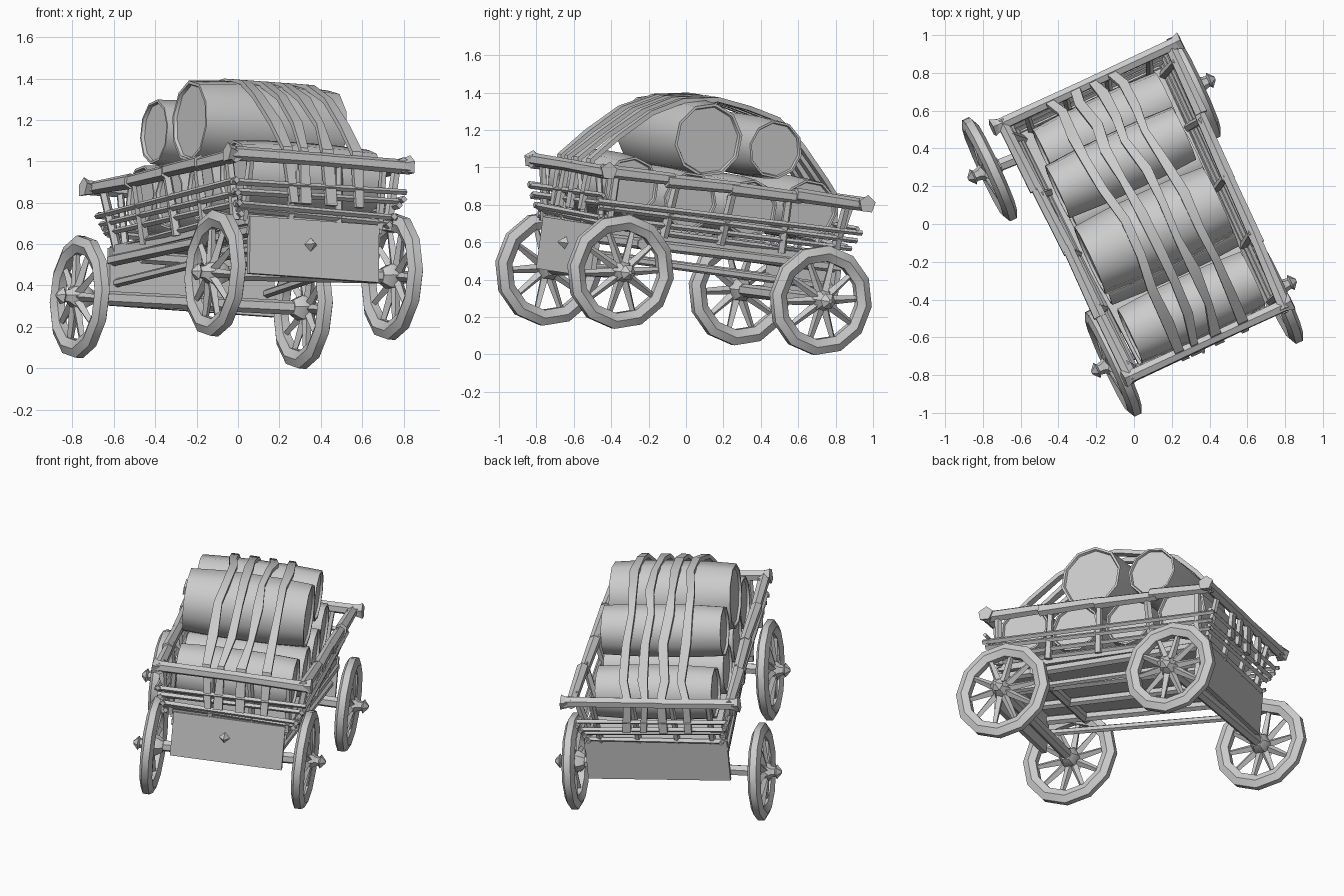
import bpy, bmesh, random
from math import sin, cos, pi, radians
from mathutils import Vector, Matrix

if "Cube" in bpy.data.objects:
    bpy.data.objects.remove(bpy.data.objects["Cube"])

random.seed(4)
# Cart frame: u across, v towards the rear, w up; centred on the top rail
O = Vector((0.07, 0.06, 0.92))
U = Vector((0.905, 0.42, -0.065)).normalized()
V = Vector((-0.42, 0.90, -0.115))
V = (V - U * V.dot(U)).normalized()
W = U.cross(V)
F = Matrix.Translation(O) @ Matrix((U, V, W)).transposed().to_4x4()


def finish(name, bm, matrix=F, angle=40):
    bmesh.ops.recalc_face_normals(bm, faces=bm.faces)
    me = bpy.data.meshes.new(name)
    bm.to_mesh(me)
    bm.free()
    ob = bpy.data.objects.new(name, me)
    bpy.context.collection.objects.link(ob)
    ob.matrix_world = matrix
    bpy.ops.object.select_all(action='DESELECT')
    bpy.context.view_layer.objects.active = ob
    ob.select_set(True)
    bpy.ops.object.shade_smooth_by_angle(angle=radians(angle))
    return ob


def stick(bm, a, b, r1, r2=None, sides=6):
    a, b = Vector(a), Vector(b)
    d = b - a
    m = Matrix.Translation((a + b) / 2) @ d.to_track_quat('Z', 'Y').to_matrix().to_4x4()
    bmesh.ops.create_cone(bm, cap_ends=True, segments=sides, radius1=r1,
                          radius2=r1 if r2 is None else r2, depth=d.length, matrix=m)


def box(bm, c, s):
    bmesh.ops.create_cube(bm, size=1, matrix=Matrix.Translation(c) @ Matrix.Diagonal((*s, 1)))


def lathe(bm, prof, n, closed=False):
    # revolve (axis position, radius) points about the u axis
    rings = [[bm.verts.new((x, r * cos(2 * pi * i / n), r * sin(2 * pi * i / n)))
              for i in range(n)] for x, r in prof]
    pairs = list(zip(rings, rings[1:]))
    if closed:
        pairs.append((rings[-1], rings[0]))
    for p, q in pairs:
        for i in range(n):
            k = (i + 1) % n
            bm.faces.new((p[i], p[k], q[k], q[i]))
    if not closed:
        bm.faces.new(rings[0])
        bm.faces.new(rings[-1])


def j(s):
    return random.uniform(-s, s)


# Wheels: rim, spokes, hub and pointed axle cap
wheels = {'front_left': (-0.11, -0.735, 0.46, -1, 0.308), 'front_right': (0.745, -0.35, 0.443, 1, 0.308),
          'rear_left': (-0.765, 0.29, 0.345, -1, 0.298), 'rear_right': (0.315, 0.72, 0.29, 1, 0.295)}
local = {}
for name, (x, y, z, side, R) in wheels.items():
    c = Vector((x, y, z))
    local[name] = F.inverted() @ c
    m = Matrix.Translation(c) @ F.to_3x3().to_4x4()
    bm = bmesh.new()
    lathe(bm, [(0.04 * cos(2 * pi * i / 6), R - 0.042 + 0.042 * sin(2 * pi * i / 6) / sin(pi / 3))
               for i in range(6)], 12, True)
    finish(name + '_wheel_rim', bm, m, 50)
    bm = bmesh.new()
    for i in range(10):
        a = 2 * pi * i / 10 + 0.15
        d = Vector((0, cos(a), sin(a)))
        stick(bm, d * 0.03 + Vector((side * 0.02, 0, 0)), d * (R - 0.06), 0.026, 0.015, 4)
    finish(name + '_wheel_spokes', bm, m)
    bm = bmesh.new()
    lathe(bm, [(-side * 0.06, 0.04), (-side * 0.02, 0.065), (side * 0.03, 0.063),
               (side * 0.06, 0.035), (side * 0.085, 0.03), (side * 0.095, 0.045), (side * 0.125, 0.01)], 6)
    finish(name + '_wheel_hub', bm, m)

# Axles
for end in ('front', 'rear'):
    bm = bmesh.new()
    stick(bm, local[end + '_left'], local[end + '_right'], 0.035)
    finish(end + '_axle', bm)

# Bed floor, tapering to the front
bm = bmesh.new()
box(bm, (0, 0, -0.305), (0.86, 1.40, 0.05))
for v in bm.verts:
    if v.co.y < 0:
        v.co.x *= 0.85
finish('bed_floor', bm)

# Hanging end boards
for name, v, hw in (('front_board', -0.70, 0.345), ('rear_board', 0.69, 0.44)):
    bm = bmesh.new()
    box(bm, (0, v, -0.43), (2 * hw, 0.03, 0.28))
    finish(name, bm)
bm = bmesh.new()
lathe(bm, [(-0.02, 0.05), (0.05, 0.004)], 4)
finish('front_board_peg', bm, F @ Matrix.Translation((-0.02, -0.71, -0.41)) @ Matrix.Rotation(-pi / 2, 4, 'Z'))

# Chassis beams
bm = bmesh.new()
for s in (-1, 1):
    stick(bm, (s * 0.33, -0.70, -0.36), (s * 0.42, 0.70, -0.35), 0.03)
    stick(bm, (s * 0.32, -0.68, -0.45), (s * 0.40, 0.68, -0.46), 0.022)
    stick(bm, (s * 0.12, -0.68, -0.36), (s * 0.12, 0.68, -0.36), 0.028)
    stick(bm, (-0.38, s * 0.45, -0.36), (0.38, s * 0.45, -0.36), 0.03)
finish('chassis_beams', bm)


# Half width of the rail frame, wider to the rear
def hw(v):
    return 0.467 + 0.02 * v / 0.75


# Top rails with small knobs at the corners
hv = 0.755
bm = bmesh.new()
for s in (-1, 1):
    for k in range(4):
        a, b = (-1 + k * 0.5) * hv - .02, (-0.5 + k * 0.5) * hv + .02
        stick(bm, (s * hw(a) + j(.008), a, j(.008)), (s * hw(b) + j(.008), b, j(.008)), 0.038, 0.032)
    e = hw(s * hv) + (0.05 if s > 0 else 0.03)
    stick(bm, (-e, s * hv, j(.006)), (0.05, s * hv, j(.006)), 0.036, 0.032)
    stick(bm, (-0.05, s * hv, j(.006)), (e, s * hv, j(.006)), 0.032, 0.036)
    for t in (-1, 1):
        stick(bm, (t * (e - 0.03), s * hv, 0), (t * (e + 0.015), s * hv, 0.005), 0.034, 0.05, 5)
finish('top_rails', bm)

# Posts between rails and bed
bm = bmesh.new()
for s in (-1, 1):
    for k in range(5):
        y = -0.68 + k * 0.34
        stick(bm, (s * 0.405, y + j(.02), -0.31), (s * hw(y), y + j(.02), 0.02), 0.026, 0.022, 5)
    for k in range(4):
        x = -0.36 + k * 0.24
        stick(bm, (x + j(.02), s * 0.69, -0.31), (x + j(.02), s * hv, 0.02), 0.022, 0.018, 5)
finish('side_posts', bm)

# Thin battens woven round the posts
bm = bmesh.new()
for w in (-0.145, -0.185, -0.23, -0.275):
    g = 0.04 * (w + 0.2) / 0.1
    for s in (-1, 1):
        x, y = 0.425 + g, 0.735 + g
        stick(bm, (s * x, -y - .02, w + j(.02)), (s * (x + .015), y + .03, w + j(.02)), 0.017, 0.014, 4)
        stick(bm, (-x - .02, s * y, w + j(.02)), (x + .02, s * y, w + j(.02)), 0.017, 0.014, 4)
finish('side_battens', bm)

# Barrels lying across the cart: u, v, w, radius, half length
barrels = [(0, -0.55, -0.065, 0.17, 0.36), (0.0, -0.2, -0.10, 0.165, 0.37), (0, 0.16, -0.10, 0.165, 0.37),
           (0, 0.51, -0.065, 0.17, 0.36), (-0.025, -0.13, 0.235, 0.21, 0.375), (-0.03, 0.275, 0.23, 0.165, 0.37)]
for n, (u, v, w, r, h) in enumerate(barrels, 1):
    bm = bmesh.new()
    lathe(bm, [(-h + .015, r * .85), (-h, r * .88), (-h, r * .95), (-h * .5, r * 1.01), (0, r * 1.02),
               (h * .5, r * 1.01), (h, r * .95), (h, r * .88), (h - .015, r * .85)], 10)
    finish('barrel_%d' % n, bm, F @ Matrix.Translation((u, v, w)) @ Matrix.Rotation(0.3 * n, 4, 'X'))

# Flat straps tied over the load
path = [(-.76, -.22), (-.74, .05), (-.60, .19), (-.42, .34), (-.24, .425), (-.04, .455),
        (.16, .43), (.35, .39), (.50, .265), (.66, .1), (.75, .02), (.76, -.2)]
for n, (u0, u1) in enumerate(((-.14, -.21), (-.06, -.08), (.06, .04), (.2, .15)), 1):
    bm = bmesh.new()
    rings = []
    for i, (v, w) in enumerate(path):
        t = i / (len(path) - 1)
        u = u0 + (u1 - u0) * t + j(.02)
        a, b = path[max(i - 1, 0)], path[min(i + 1, len(path) - 1)]
        nrm = Vector((0, a[1] - b[1], b[0] - a[0])).normalized() * 0.013
        c = Vector((u, v, w))
        e = Vector((0.025 + j(.006), 0, 0))
        rings.append([bm.verts.new(p) for p in (c - e - nrm, c + e - nrm, c + e + nrm, c - e + nrm)])
    for p, q in zip(rings, rings[1:]):
        for i in range(4):
            k = (i + 1) % 4
            bm.faces.new((p[i], p[k], q[k], q[i]))
    bm.faces.new(rings[0])
    bm.faces.new(rings[-1])
    finish('strap_%d' % n, bm)
